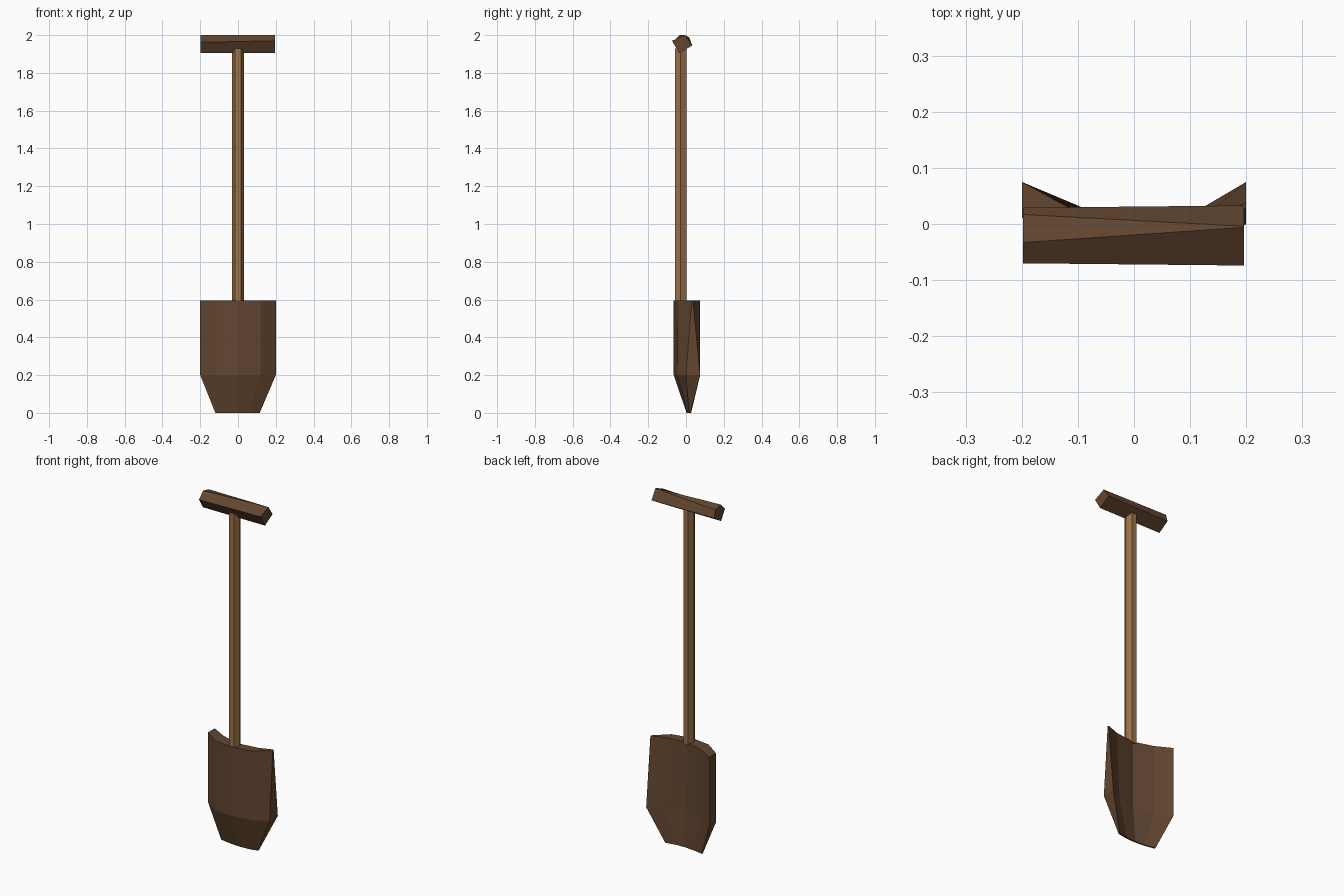
import bpy, bmesh, math

if "Cube" in bpy.data.objects:
    bpy.data.objects.remove(bpy.data.objects["Cube"])


def material(name, color):
    m = bpy.data.materials.new(name)
    m.diffuse_color = (*color, 1)
    m.use_nodes = True
    m.node_tree.nodes["Principled BSDF"].inputs["Base Color"].default_value = m.diffuse_color
    return m


dark_wood = material("dark brown", (0.125, 0.062, 0.030))
light_wood = material("light brown", (0.34, 0.165, 0.062))


def loft(name, rings, mat):
    """Join closed cross-sections with equal point counts and cap both ends."""
    bm = bmesh.new()
    loops = [[bm.verts.new(p) for p in ring] for ring in rings]
    n = len(loops[0])
    for a, b in zip(loops, loops[1:]):
        for i in range(n):
            j = (i + 1) % n
            bm.faces.new((a[i], a[j], b[j], b[i]))
    bm.faces.new(loops[0])
    bm.faces.new(loops[-1])
    bmesh.ops.remove_doubles(bm, verts=bm.verts, dist=0.0005)
    bmesh.ops.recalc_face_normals(bm, faces=bm.faces)
    mesh = bpy.data.meshes.new(name)
    bm.to_mesh(mesh)
    bm.free()
    mesh.materials.append(mat)
    obj = bpy.data.objects.new(name, mesh)
    bpy.context.collection.objects.link(obj)
    return obj


def blade_ring(z, xs, front, back):
    """Curved plate section: front edge left to right, back edge returning."""
    ring = [(x, y, z) for x, y in zip(xs, front)]
    return ring + [(x, y, z) for x, y in zip(xs[::-1], back[::-1])]


# Blade: a bowed plate that narrows and thins to the cutting edge
wide = [-0.2, -0.11, 0.0, 0.12, 0.2]
tip = [-0.12, -0.06, 0.0, 0.06, 0.115]
loft("blade", [
    blade_ring(0.0, tip, [0.019, 0.008, 0.003, 0.006, 0.016],
               [0.027, 0.016, 0.011, 0.014, 0.024]),
    blade_ring(0.2, wide, [0.012, -0.048, -0.065, -0.045, 0.0],
               [0.075, 0.026, -0.006, 0.028, 0.075]),
    blade_ring(0.595, wide, [0.015, -0.048, -0.065, -0.043, 0.03],
               [0.075, 0.026, -0.008, 0.008, 0.037]),
], dark_wood)

# Shaft: six-sided pole sunk into the blade and the grip
loft("shaft", [
    [(0.031 * math.cos(i * math.pi / 3),
      -0.028 + 0.035 * math.sin(i * math.pi / 3), z) for i in range(6)]
    for z in (0.585, 1.93)
], light_wood)

# Grip: roughly hewn crossbar, five-sided at one end and four-sided at the other
left_end = [(-0.070, 1.962), (-0.033, 2.0), (0.017, 1.988),
            (0.029, 1.945), (-0.035, 1.905)]
right_end = [(-0.074, 1.970), (-0.006, 2.0), (-0.004, 1.999),
             (0.033, 1.945), (-0.035, 1.905)]
loft("grip", [[(x, y, z) for y, z in end]
              for x, end in ((-0.198, left_end), (0.196, right_end))], dark_wood)
